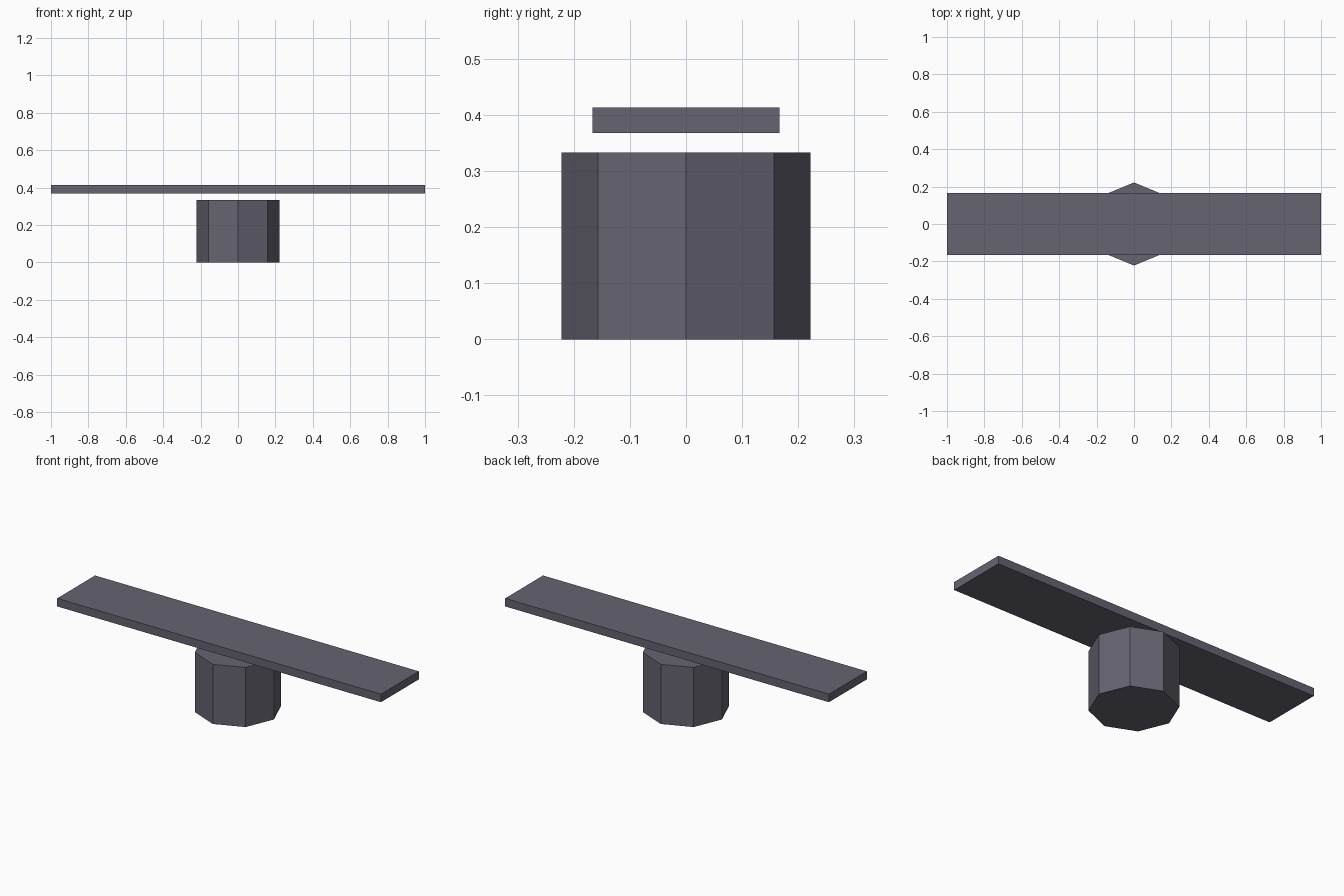
import bpy

if "Cube" in bpy.data.objects:
    bpy.data.objects.remove(bpy.data.objects["Cube"])

# Single slate grey colour
grey = bpy.data.materials.new("slate_grey")
grey.diffuse_color = (0.13, 0.125, 0.165, 1.0)
grey.use_nodes = True
grey.node_tree.nodes["Principled BSDF"].inputs["Base Color"].default_value = grey.diffuse_color


def finish(name):
    obj = bpy.context.object
    obj.name = name
    obj.data.materials.append(grey)
    return obj


# Octagonal pedestal, corners on the x and y axes
HEIGHT = 0.333
bpy.ops.mesh.primitive_cylinder_add(vertices=8, radius=0.222, depth=HEIGHT,
                                    location=(0, 0, HEIGHT / 2))
finish("pedestal")

# Long flat plank floating just above the pedestal
BOTTOM, TOP = 0.368, 0.413
bpy.ops.mesh.primitive_cube_add(size=1, location=(0, 0, (BOTTOM + TOP) / 2))
plank = finish("plank")
plank.scale = (2.0, 0.334, TOP - BOTTOM)
bpy.ops.object.transform_apply(location=False, rotation=False, scale=True)
